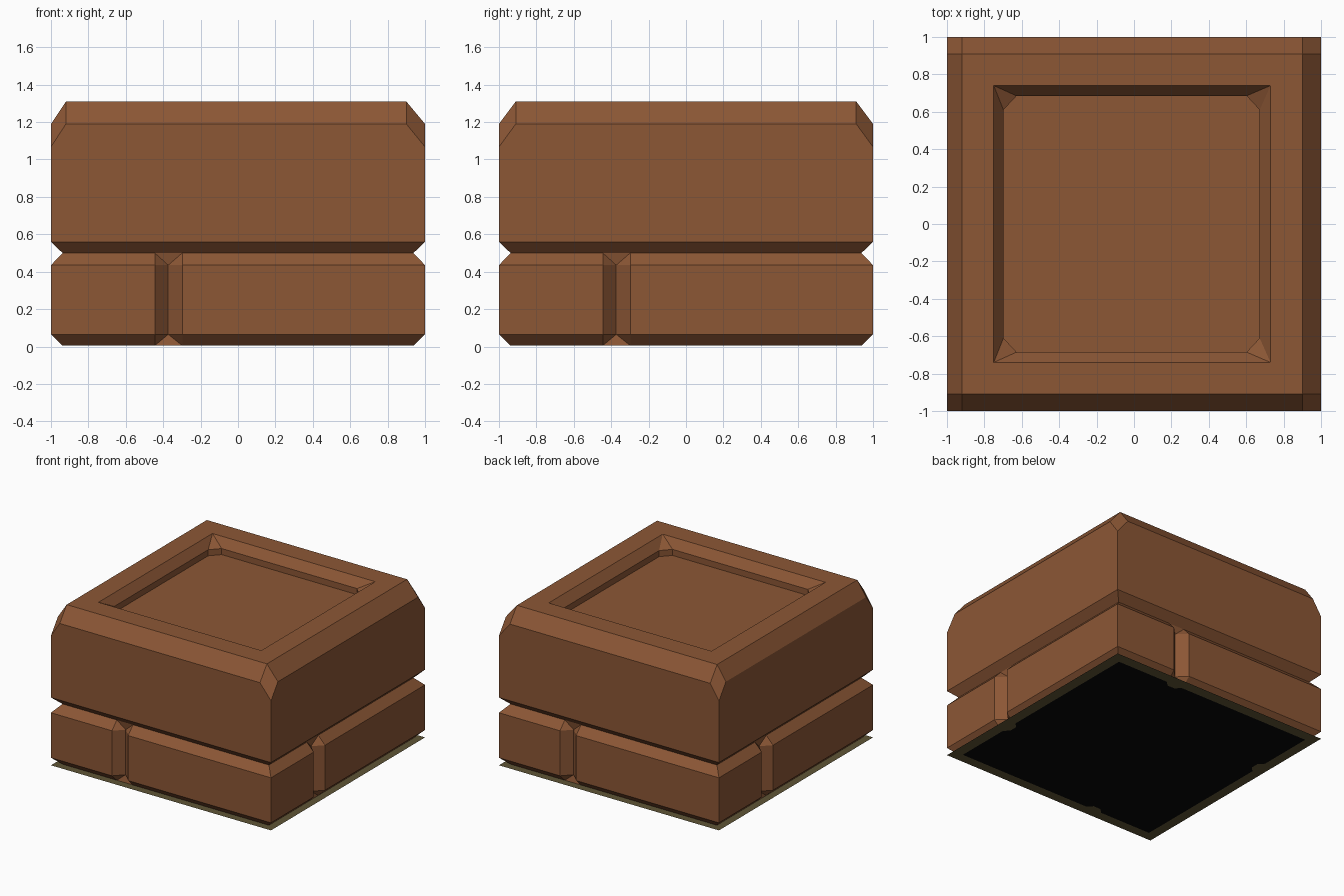
import bpy, math
from mathutils import Matrix

if "Cube" in bpy.data.objects:
    bpy.data.objects.remove(bpy.data.objects["Cube"])


def material(name, rgb):
    m = bpy.data.materials.new(name)
    m.diffuse_color = (*rgb, 1)
    m.use_nodes = True
    m.node_tree.nodes["Principled BSDF"].inputs["Base Color"].default_value = m.diffuse_color
    return m


BROWN = material("clay brown", (0.262, 0.095, 0.036))
OLIVE = material("dark olive", (0.115, 0.090, 0.036))
BLACK = material("black", (0.002, 0.002, 0.002))


def build(name, faces, mat):
    """Make an object from faces given as lists of points, sharing equal points."""
    index, ids = {}, []
    for f in faces:
        ids.append([index.setdefault(tuple(round(c, 4) for c in p), len(index)) for p in f])
    me = bpy.data.meshes.new(name)
    me.from_pydata(list(index), [], ids)
    me.update()
    me.materials.append(mat)
    ob = bpy.data.objects.new(name, me)
    bpy.context.collection.objects.link(ob)
    return ob


def four_sides(faces):
    """Repeat front-side faces around z in quarter turns."""
    return [[Matrix.Rotation(k * math.pi / 2, 3, 'Z') @ Matrix((p, p, p)).row[0] for p in f]
            for k in range(4) for f in faces]


# Lower brick course: chamfered front side with one V joint
A, M, B = -0.445, -0.373, -0.298
IN, DEEP = 0.938, 0.925
front = [
    [(-1, -1, .065), (A, -1, .065), (A, -1, .435), (-1, -1, .435)],
    [(A, -1, .065), (M, -DEEP, .065), (M, -DEEP, .435), (A, -1, .435)],
    [(M, -DEEP, .065), (B, -1, .065), (B, -1, .435), (M, -DEEP, .435)],
    [(B, -1, .065), (1, -1, .065), (1, -1, .435), (B, -1, .435)],
]
for z, e, up in ((.435, .5, True), (.065, .005, False)):
    chamfer = [
        [(-1, -1, z), (A, -1, z), (A, -IN, e), (-IN, -IN, e)],
        [(A, -1, z), (M, -DEEP, z), (A, -IN, e)],
        [(A, -IN, e), (M, -DEEP, z), (B, -IN, e)],
        [(M, -DEEP, z), (B, -1, z), (B, -IN, e)],
        [(B, -1, z), (1, -1, z), (IN, -IN, e), (B, -IN, e)],
    ]
    front += chamfer if up else [f[::-1] for f in chamfer]
build("brick_course", four_sides(front), BROWN)


# Cap block: chamfered rim, diamond corners and a sunken panel
def rect(x0, x1, y, z):
    return [(x0, -y, z), (x1, -y, z), (x1, y, z), (x0, y, z)]


def cut_corners(x0, x1, y, cx, cy, z):
    """Incoming and outgoing points at each cut corner, counter-clockwise."""
    p, q = [], []
    for i, (x, yy, _) in enumerate(rect(x0, x1, y, z)):
        on_y_edge = (x - math.copysign(cx, x), yy, z)
        on_x_edge = (x, yy - math.copysign(cy, yy), z)
        p.append(on_x_edge if i % 2 == 0 else on_y_edge)
        q.append(on_y_edge if i % 2 == 0 else on_x_edge)
    return p, q


low, mid = rect(-IN, IN, IN, .5), rect(-1, 1, 1, .56)
tip = rect(-1, 1, 1, 1.067)
top = rect(-.92, .9, .91, 1.31)
rim = rect(-.75, .73, .74, 1.31)
P, Q = [], []
for i, (x, y, _) in enumerate(top):
    pts = [(math.copysign(1, x), y, 1.19), (x, math.copysign(1, y), 1.19)]
    P.append(pts[i % 2])
    Q.append(pts[1 - i % 2])
p1, q1 = cut_corners(-.698, .672, .685, .07, .075, 1.24)
p2, q2 = cut_corners(-.698, .672, .685, .07, .075, 1.19)
cap = []
for i in range(4):
    j = (i + 1) % 4
    cap += [
        [low[i], low[j], mid[j], mid[i]],
        [mid[i], mid[j], tip[j], P[j], Q[i], tip[i]],
        [Q[i], P[j], top[j], top[i]],
        [tip[i], Q[i], top[i], P[i]],
        [top[i], top[j], rim[j], rim[i]],
        [rim[i], rim[j], p1[j], q1[i]],
        [rim[i], q1[i], p1[i]],
        [q1[i], p1[j], p2[j], q2[i]],
        [p1[i], q1[i], q2[i], p2[i]],
    ]
cap.append([v for i in range(4) for v in (p2[i], q2[i])])
build("cap_block", cap, BROWN)

# Ground plate with a black underside patch, notched at the joints
build("ground_plate", [rect(-1, 1, 1, .003)], OLIVE)
E = .915
edge = [(-E, -E, 0), (A, -E, 0), (A + .04, -E + .04, 0), (B - .04, -E + .04, 0), (B, -E, 0)]
outline = [p for f in four_sides([edge]) for p in f]
build("underside_patch", [outline[::-1]], BLACK)
